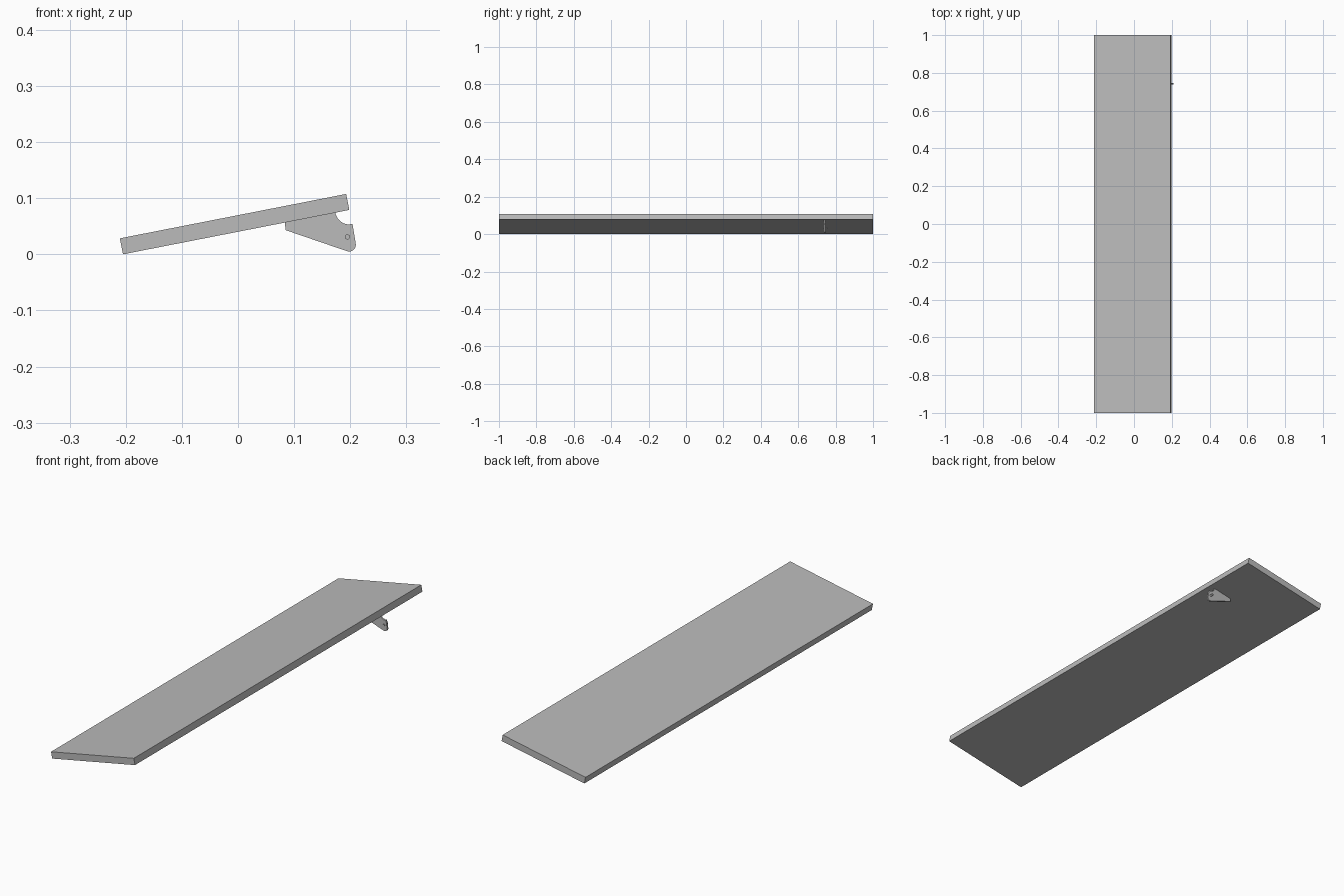
import bpy
import bmesh
from math import atan2, cos, sin, radians
from mathutils import Vector

old = bpy.data.objects.get("Cube")
if old:
    bpy.data.objects.remove(old)

grey = bpy.data.materials.new("plain grey")
grey.use_nodes = True
colour = (0.5, 0.5, 0.5, 1)
grey.diffuse_color = colour
grey.node_tree.nodes["Principled BSDF"].inputs["Base Color"].default_value = colour


def arc(cx, cz, r, start, end, steps):
    """Points along an arc in the xz plane, angles in degrees."""
    angles = [radians(start + (end - start) * i / steps) for i in range(steps + 1)]
    return [(cx + r * cos(a), cz + r * sin(a)) for a in angles]


def extrude_profile(name, points, y0, y1):
    """Solid made by sweeping an xz outline from y0 to y1."""
    bm = bmesh.new()
    face = bm.faces.new([bm.verts.new((x, y0, z)) for x, z in points])
    swept = bmesh.ops.extrude_face_region(bm, geom=[face])["geom"]
    verts = [g for g in swept if isinstance(g, bmesh.types.BMVert)]
    bmesh.ops.translate(bm, verts=verts, vec=Vector((0, y1 - y0, 0)))
    bmesh.ops.recalc_face_normals(bm, faces=bm.faces)
    mesh = bpy.data.meshes.new(name)
    bm.to_mesh(mesh)
    bm.free()
    mesh.materials.append(grey)
    obj = bpy.data.objects.new(name, mesh)
    bpy.context.collection.objects.link(obj)
    return obj


def smooth(obj):
    bpy.ops.object.select_all(action="DESELECT")
    obj.select_set(True)
    bpy.context.view_layer.objects.active = obj
    bpy.ops.object.shade_smooth_by_angle(angle=radians(35))


# Long sloping board
tilt = atan2(0.079, 0.403)
along = Vector((cos(tilt), sin(tilt)))
up = Vector((-sin(tilt), cos(tilt))) * 0.029
low = Vector((-0.205, 0.0))
high = low + along * 0.411
extrude_profile("board", [low, high, high + up, low + up], -1, 1)

# Thin bracket under the board, with a rounded tip and a scooped corner
outline = [(0.083, 0.059), (0.085, 0.043)]
outline += arc(0.198, 0.017, 0.012, -108, 11, 10)
outline += [(0.204, 0.054)]
outline += arc(0.199, 0.079, 0.026, -96, -170, 8)
smooth(extrude_profile("bracket", outline, 0.738, 0.746))

# Small pivot pin through the bracket
smooth(extrude_profile("pivot_pin", arc(0.195, 0.031, 0.0045, 0, 345, 23), 0.735, 0.76))
